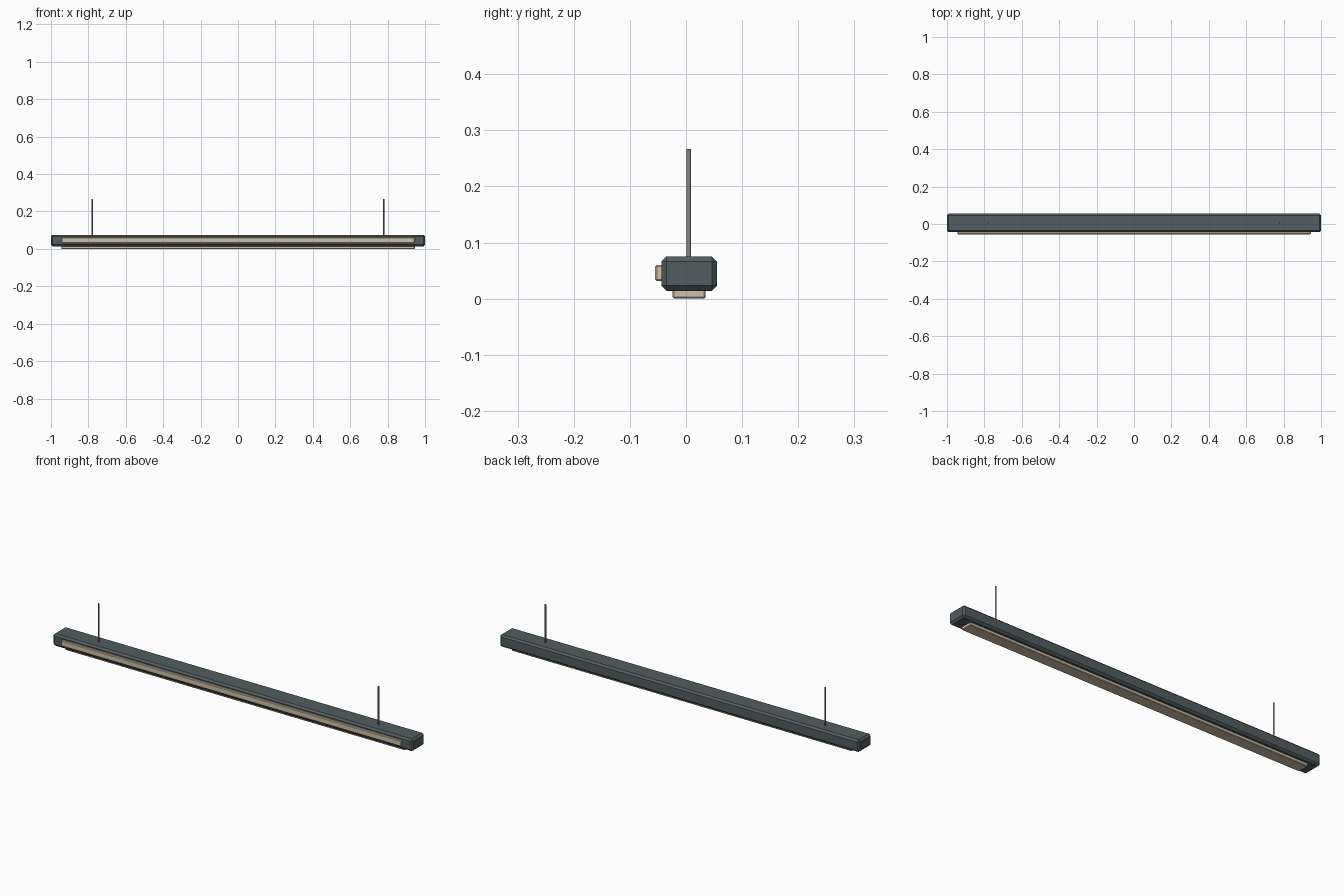
import bpy
import bmesh

cube = bpy.data.objects.get("Cube")
if cube:
    bpy.data.objects.remove(cube, do_unlink=True)


def material(name, colour):
    mat = bpy.data.materials.new(name)
    mat.use_nodes = True
    mat.diffuse_color = (*colour, 1)
    mat.node_tree.nodes["Principled BSDF"].inputs["Base Color"].default_value = (*colour, 1)
    return mat


slate = material("slate grey", (0.085, 0.11, 0.115))
cream = material("warm cream", (0.63, 0.53, 0.39))
steel = material("grey steel", (0.23, 0.24, 0.25))


def finish(name, bm, mat):
    mesh = bpy.data.meshes.new(name)
    bm.to_mesh(mesh)
    bm.free()
    mesh.materials.append(mat)
    obj = bpy.data.objects.new(name, mesh)
    bpy.context.collection.objects.link(obj)
    return obj


def bar(name, half_x, y, z, chamfer, mat):
    """Long box centred on x, spanning the y and z ranges, with chamfered edges."""
    bm = bmesh.new()
    bmesh.ops.create_cube(bm, size=1)
    for v in bm.verts:
        v.co = (2 * half_x * v.co.x,
                sum(y) / 2 + (y[1] - y[0]) * v.co.y,
                sum(z) / 2 + (z[1] - z[0]) * v.co.z)
    obj = finish(name, bm, mat)
    bevel = obj.modifiers.new("chamfer", "BEVEL")
    bevel.width = chamfer
    bevel.segments = 1
    return obj


# Housing and its two light diffusers
bar("housing", 1.0, (-0.044, 0.055), (0.014, 0.075), 0.009, slate)
bar("front_diffuser", 0.945, (-0.055, -0.04), (0.031, 0.06), 0.003, cream)
bar("bottom_diffuser", 0.945, (-0.024, 0.035), (0.0, 0.018), 0.003, cream)

# Suspension rods
for side, name in ((-1, "right_rod"), (1, "left_rod")):
    bm = bmesh.new()
    bmesh.ops.create_cone(bm, cap_ends=True, segments=12,
                          radius1=0.004, radius2=0.004, depth=0.197)
    rod = finish(name, bm, steel)
    rod.location = (side * 0.778, 0.005, 0.1685)
    for face in rod.data.polygons:
        face.use_smooth = len(face.vertices) == 4
